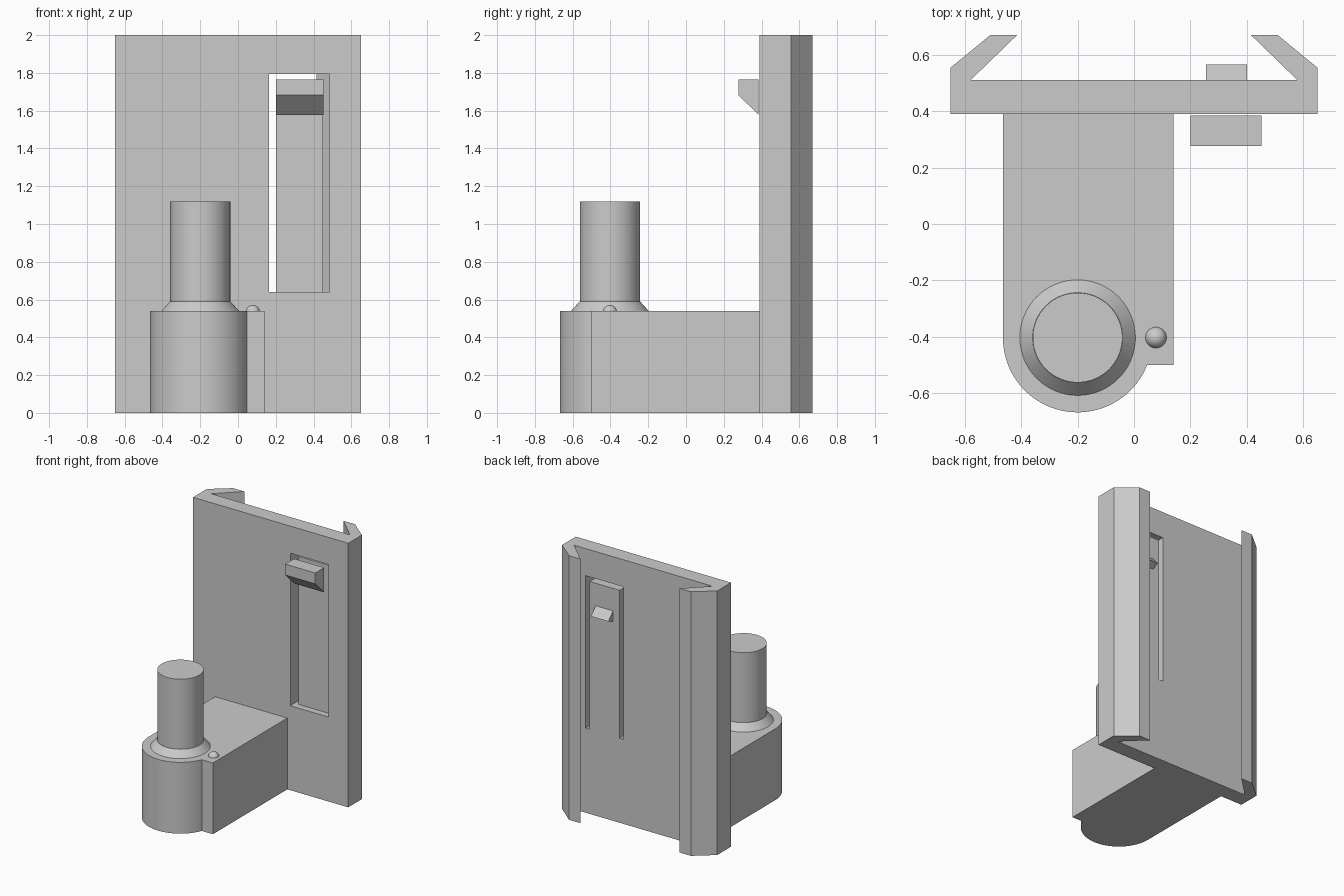
import bpy, bmesh, math
from mathutils import Matrix

if "Cube" in bpy.data.objects:
    bpy.data.objects.remove(bpy.data.objects["Cube"], do_unlink=True)

grey = bpy.data.materials.new("plain grey")
grey.use_nodes = True
grey.diffuse_color = (0.6, 0.6, 0.6, 1)
grey.node_tree.nodes["Principled BSDF"].inputs["Base Color"].default_value = (0.6, 0.6, 0.6, 1)


def finish(name, bm, smooth=False):
    """Turn a bmesh into a named object in the scene."""
    bmesh.ops.recalc_face_normals(bm, faces=bm.faces)
    mesh = bpy.data.meshes.new(name)
    bm.to_mesh(mesh)
    bm.free()
    mesh.materials.append(grey)
    obj = bpy.data.objects.new(name, mesh)
    bpy.context.collection.objects.link(obj)
    if smooth:
        bpy.ops.object.select_all(action="DESELECT")
        obj.select_set(True)
        bpy.context.view_layer.objects.active = obj
        bpy.ops.object.shade_smooth_by_angle(angle=math.radians(30))
    return obj


def prism(name, outline, axis, start, end, smooth=False):
    """Extrude a 2D outline along an axis; the outline uses the other two axes in order."""
    bm = bmesh.new()
    k = "xyz".index(axis)
    verts = []
    for p in outline:
        co = list(p)
        co.insert(k, start)
        verts.append(bm.verts.new(co))
    face = bm.faces.new(verts)
    out = bmesh.ops.extrude_face_region(bm, geom=[face])
    shift = [0, 0, 0]
    shift[k] = end - start
    bmesh.ops.translate(bm, vec=shift, verts=[v for v in out["geom"] if isinstance(v, bmesh.types.BMVert)])
    return finish(name, bm, smooth)


def cut(target, cutter):
    """Subtract a cutter from a part and discard the cutter."""
    cutter.hide_render = True
    mod = target.modifiers.new("cut", "BOOLEAN")
    mod.operation = "DIFFERENCE"
    mod.solver = "EXACT"
    mod.object = cutter
    bpy.context.view_layer.objects.active = target
    bpy.ops.object.modifier_apply(modifier=mod.name)
    bpy.data.objects.remove(cutter, do_unlink=True)


# Back plate with hooked rails, as one mirrored profile
half = [(0.65, 0.39), (0.65, 0.555), (0.51, 0.67), (0.415, 0.67), (0.58, 0.51)]
plate = prism("back_plate", half + [(-x, y) for x, y in reversed(half)], "z", 0, 2)

# Spring tongue: shallow front recess, then a slot around three sides
L, R, B, T = 0.165, 0.485, 0.64, 1.795
gap = 0.035
cut(plate, prism("recess_cutter", [(L, B), (R, B), (R, T), (L, T)], "y", 0.3, 0.44))
slot = [(L, B), (L, T), (R, T), (R, B), (R - gap, B), (R - gap, T - gap), (L + gap, T - gap), (L + gap, B)]
cut(plate, prism("slot_cutter", slot, "y", 0.35, 0.55))

# Finger catch in front of the tongue and wedge latch behind it
prism("finger_catch", [(0.277, 1.765), (0.384, 1.765), (0.384, 1.578), (0.277, 1.683)], "x", 0.2, 0.453)
prism("latch_wedge", [(0.505, 1.595), (0.565, 1.53), (0.505, 1.505)], "x", 0.255, 0.4)

# Arm with a rounded end around the post
cx, cy, r = -0.2, -0.403, 0.265
stop = math.asin((-0.5 - cy) / r)
arc = [math.pi + (math.pi + stop) * i / 48 for i in range(49)]
outline = [(cx + r * math.cos(a), cy + r * math.sin(a)) for a in arc]
prism("arm", outline + [(0.14, -0.5), (0.14, 0.39), (cx - r, 0.39)], "z", 0, 0.54, True)


def turned(name, r1, r2, z1, z2):
    bm = bmesh.new()
    bmesh.ops.create_cone(bm, cap_ends=True, segments=64, radius1=r1, radius2=r2, depth=z2 - z1,
                          matrix=Matrix.Translation((cx, cy, (z1 + z2) / 2)))
    finish(name, bm, True)


# Post and its sloping collar
turned("post_collar", 0.205, 0.16, 0.54, 0.59)
turned("post", 0.159, 0.159, 0.54, 1.12)

# Small index bump
bm = bmesh.new()
bmesh.ops.create_uvsphere(bm, u_segments=32, v_segments=16, radius=0.038,
                          matrix=Matrix.Translation((0.078, cy, 0.533)))
finish("index_bump", bm, True)
